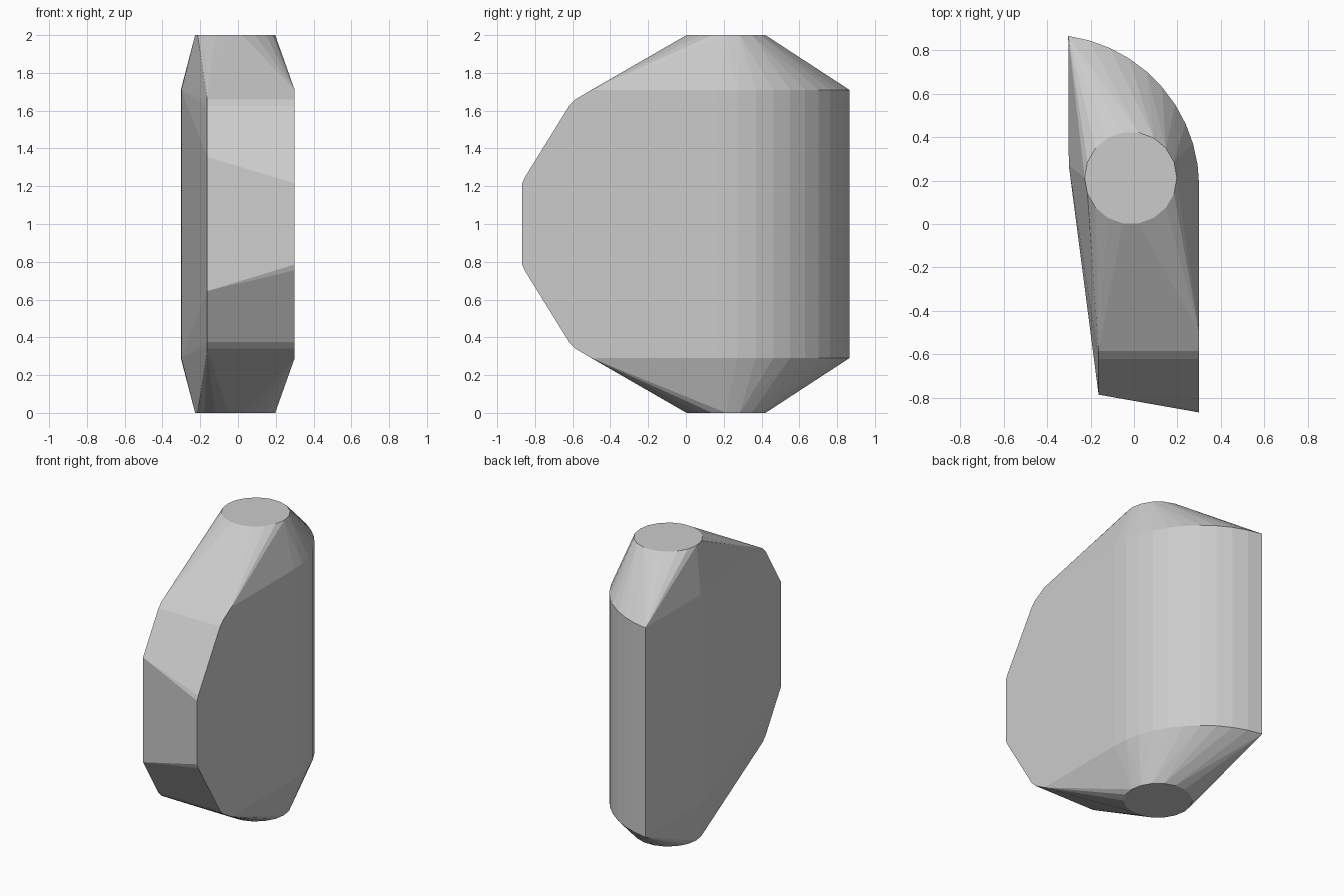
import bpy, bmesh
from math import sin, cos, radians, tau

if "Cube" in bpy.data.objects:
    bpy.data.objects.remove(bpy.data.objects["Cube"])

points = []

def add_mirrored(x, y, z):
    """Add a point and its mirror across the mid-height plane z = 1."""
    points.extend([(x, y, z), (x, y, 2 - z)])

# Round flat caps at top and bottom
for i in range(18):
    a = tau * i / 18
    add_mirrored(-0.015 + 0.212 * cos(a), 0.212 + 0.212 * sin(a), 2.0)

# Curved back wall
for i in range(11):
    a = radians(82 * i / 10)
    add_mirrored(-0.40 + 0.70 * cos(a), 0.172 + 0.70 * sin(a), 1.71)

# Left wall corner
add_mirrored(-0.30, 0.27, 1.71)

# Chamfered front: profile of the right edge, then the left edge
for y, z in [(-0.867, 1.215), (-0.855, 1.245), (-0.62, 1.625), (-0.585, 1.66), (-0.50, 1.71)]:
    add_mirrored(0.30, y, z)
for y, z in [(-0.785, 1.355), (-0.62, 1.625), (-0.585, 1.66), (-0.52, 1.695)]:
    add_mirrored(-0.163, y, z)

# Wrap the sections in one convex body
bm = bmesh.new()
for p in points:
    bm.verts.new(p)
result = bmesh.ops.convex_hull(bm, input=bm.verts)
loose = [v for v in bm.verts if not v.link_faces]
bmesh.ops.delete(bm, geom=loose, context='VERTS')
bmesh.ops.dissolve_limit(bm, angle_limit=radians(0.5), verts=bm.verts, edges=bm.edges)
bmesh.ops.recalc_face_normals(bm, faces=bm.faces)

mesh = bpy.data.meshes.new("faceted_body")
bm.to_mesh(mesh)
bm.free()
body = bpy.data.objects.new("faceted_body", mesh)
bpy.context.collection.objects.link(body)
